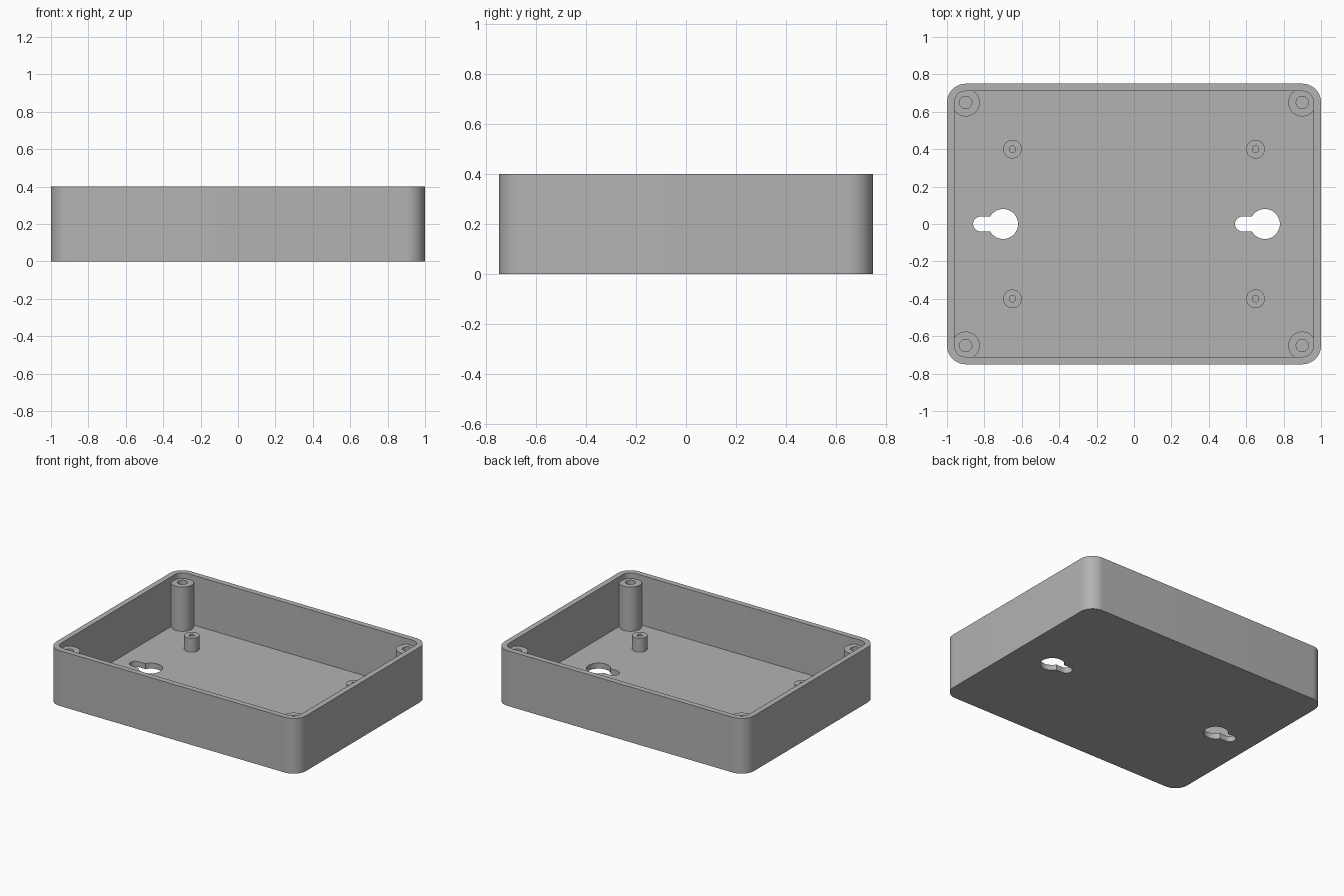
import bpy, bmesh, math
from mathutils import Matrix

if "Cube" in bpy.data.objects:
    bpy.data.objects.remove(bpy.data.objects["Cube"])

grey = bpy.data.materials.new("grey plastic")
grey.diffuse_color = (0.45, 0.45, 0.45, 1)
grey.use_nodes = True
grey.node_tree.nodes["Principled BSDF"].inputs["Base Color"].default_value = grey.diffuse_color


def arc(cx, cy, r, a0, a1, n):
    return [(cx + r * math.cos(math.radians(a0 + (a1 - a0) * i / n)),
             cy + r * math.sin(math.radians(a0 + (a1 - a0) * i / n))) for i in range(n + 1)]


def rounded_rect(hx, hy, r):
    pts = []
    for k, (sx, sy) in enumerate([(1, 1), (-1, 1), (-1, -1), (1, -1)]):
        pts += arc(sx * (hx - r), sy * (hy - r), r, 90 * k, 90 * k + 90, 12)
    return pts


def new_object(name, bm):
    bmesh.ops.recalc_face_normals(bm, faces=bm.faces)
    me = bpy.data.meshes.new(name)
    bm.to_mesh(me)
    bm.free()
    me.materials.append(grey)
    ob = bpy.data.objects.new(name, me)
    bpy.context.collection.objects.link(ob)
    return ob


def prism(name, outline, z0, z1, matrix=Matrix()):
    bm = bmesh.new()
    face = bm.faces.new([bm.verts.new((x, y, z0)) for x, y in outline])
    ext = bmesh.ops.extrude_face_region(bm, geom=[face])
    top = [v for v in ext["geom"] if isinstance(v, bmesh.types.BMVert)]
    bmesh.ops.translate(bm, verts=top, vec=(0, 0, z1 - z0))
    bm.transform(matrix)
    return new_object(name, bm)


def select(ob):
    bpy.ops.object.select_all(action='DESELECT')
    ob.select_set(True)
    bpy.context.view_layer.objects.active = ob


def cut(ob, cutter):
    mod = ob.modifiers.new("cut", 'BOOLEAN')
    mod.operation, mod.solver, mod.object = 'DIFFERENCE', 'EXACT', cutter
    select(ob)
    bpy.ops.object.modifier_apply(modifier=mod.name)
    bpy.data.objects.remove(cutter)


def smooth(ob):
    select(ob)
    bpy.ops.object.shade_smooth_by_angle(angle=math.radians(30))


# Hollow tray with rounded corners
tray = prism("tray", rounded_rect(1.0, 0.75, 0.1), 0, 0.4)
cut(tray, prism("cavity", rounded_rect(0.96, 0.71, 0.06), 0.04, 0.6))

# Long rounded opening in the left wall
to_wall = Matrix.Translation((-1, 0, 0.24)) @ Matrix(
    ((0, 0, 1, 0), (1, 0, 0, 0), (0, 1, 0, 0), (0, 0, 0, 1)))
cut(tray, prism("opening", rounded_rect(0.5, 0.08, 0.05), -0.1, 0.1, to_wall))

# Keyhole hangers through the floor
for x in (-0.7, 0.7):
    outline = arc(x, 0, 0.08, -150, 150, 40) + arc(x - 0.12, 0, 0.04, 90, 270, 16)
    cut(tray, prism("keyhole", outline, -0.1, 0.1))
smooth(tray)


# Hollow round post standing on the floor
def post(name, x, y, r, hole, top):
    bm = bmesh.new()
    n = 40
    profile = [(r, 0.04), (r, top), (hole, top), (hole, 0.04)]
    rings = [[bm.verts.new((x + px, y + py, z)) for px, py in arc(0, 0, rad, 0, 360, n)[:n]]
             for rad, z in profile]
    for a, b in zip(rings, rings[1:]):
        for i in range(n):
            j = (i + 1) % n
            bm.faces.new((a[i], a[j], b[j], b[i]))
    smooth(new_object(name, bm))


for sx in (-1, 1):
    for sy in (-1, 1):
        post("corner_screw_post", sx * 0.9, sy * 0.65, 0.075, 0.033, 0.36)
        post("board_standoff", sx * 0.65, sy * 0.4, 0.05, 0.017, 0.14)
